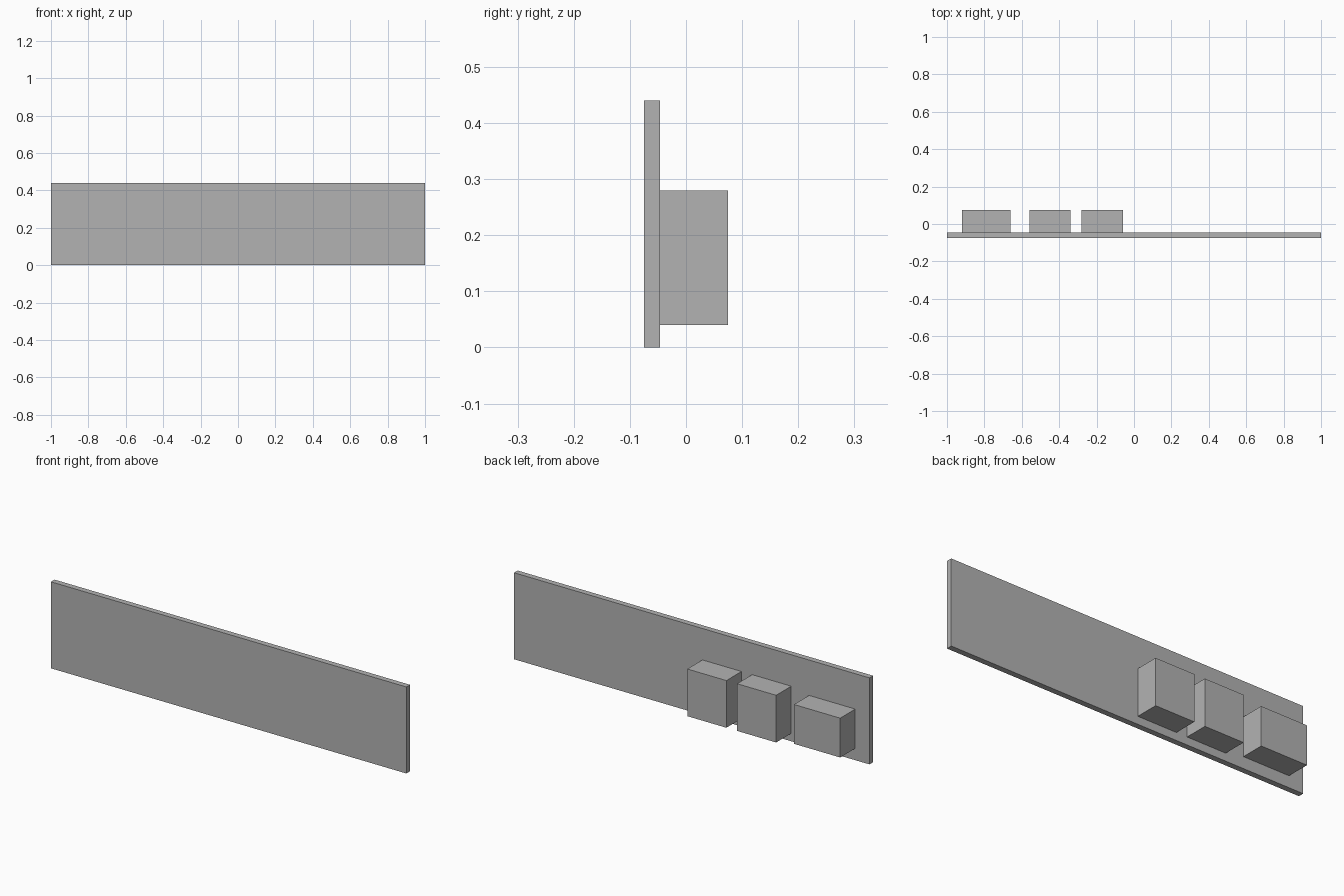
import bpy

# Remove the default cube
cube = bpy.data.objects.get("Cube")
if cube:
    bpy.data.objects.remove(cube, do_unlink=True)

# Single grey finish
grey = bpy.data.materials.new("plain_grey")
grey.use_nodes = True
colour = (0.45, 0.45, 0.45, 1.0)
grey.diffuse_color = colour
bsdf = next(n for n in grey.node_tree.nodes if n.type == "BSDF_PRINCIPLED")
bsdf.inputs["Base Color"].default_value = colour


def box(name, x, y, z):
    """Add a box spanning the (low, high) ranges on each axis."""
    spans = (x, y, z)
    bpy.ops.mesh.primitive_cube_add(
        size=1, location=[(low + high) / 2 for low, high in spans])
    obj = bpy.context.object
    obj.name = name
    obj.scale = [high - low for low, high in spans]
    bpy.ops.object.transform_apply(location=False, rotation=False, scale=True)
    obj.data.materials.append(grey)
    return obj


FRONT, PANEL_BACK, BACK = -0.075, -0.046, 0.075

# Long upright panel
box("panel", (-1, 1), (FRONT, PANEL_BACK), (0, 0.44))

# Three blocks on the rear face, all centred at the same height
MID = 0.16
for name, x, height in (
    ("outer_block", (-0.92, -0.66), 0.2),
    ("middle_block", (-0.56, -0.34), 0.24),
    ("inner_block", (-0.28, -0.06), 0.24),
):
    box(name, x, (PANEL_BACK, BACK), (MID - height / 2, MID + height / 2))
